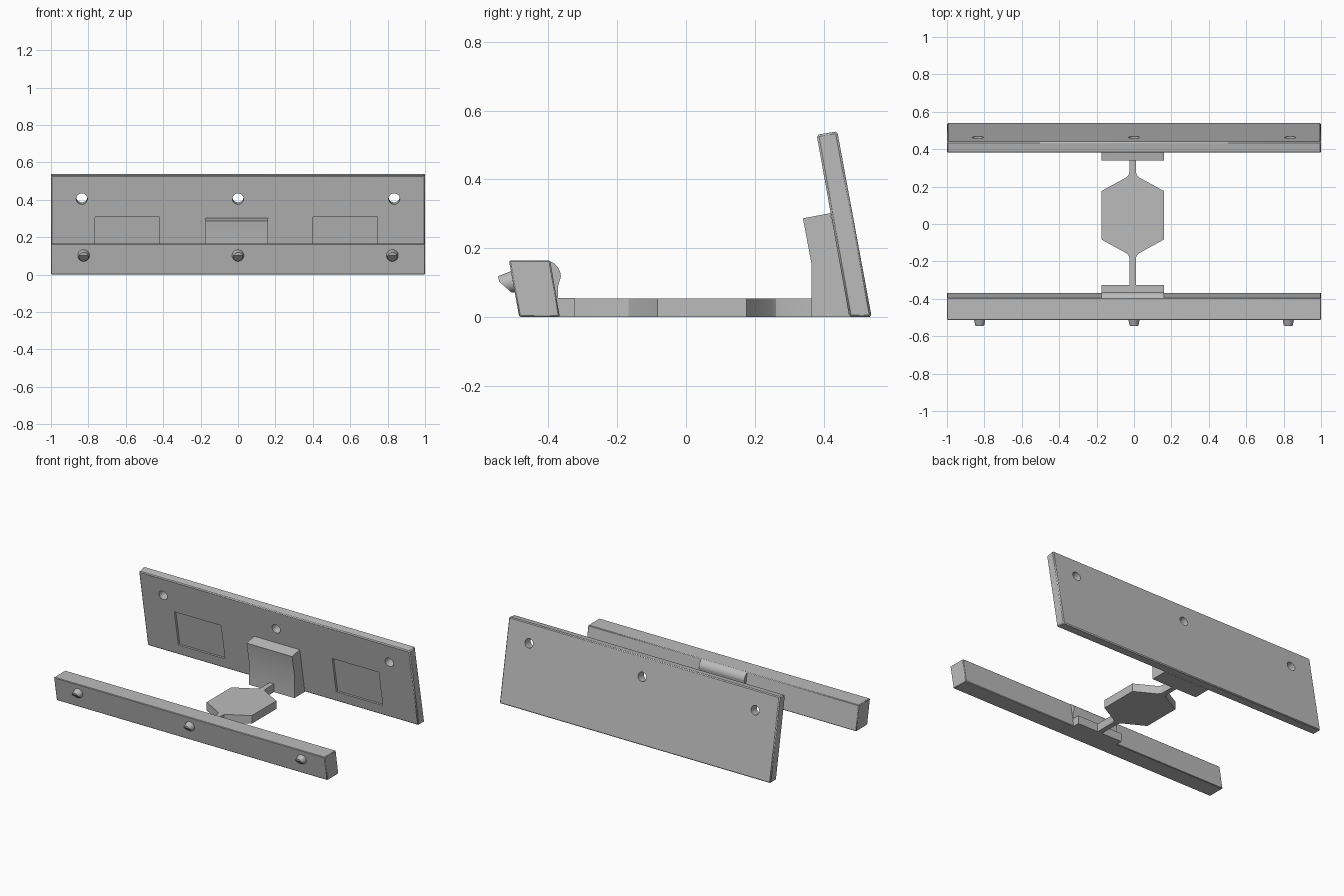
import bpy, bmesh
from math import radians, atan2, cos, sin, pi
from mathutils import Vector, Matrix

cube = bpy.data.objects.get("Cube")
if cube:
    bpy.data.objects.remove(cube, do_unlink=True)

grey = bpy.data.materials.new("plain grey")
grey.use_nodes = True
colour = (0.5, 0.5, 0.5, 1)
grey.diffuse_color = colour
grey.node_tree.nodes["Principled BSDF"].inputs["Base Color"].default_value = colour

MID = -0.007          # centre line of the hub, arm and clip
HALF = 0.168          # half width of the hub and clip


def finish(name, bm):
    bmesh.ops.recalc_face_normals(bm, faces=bm.faces)
    mesh = bpy.data.meshes.new(name)
    bm.to_mesh(mesh)
    bm.free()
    mesh.materials.append(grey)
    obj = bpy.data.objects.new(name, mesh)
    bpy.context.collection.objects.link(obj)
    return obj


def prism(name, points, start, end):
    """Extrude a closed outline from start to end (two offset vectors)."""
    bm = bmesh.new()
    face = bm.faces.new([bm.verts.new(Vector(p) + Vector(start)) for p in points])
    extruded = bmesh.ops.extrude_face_region(bm, geom=[face])["geom"]
    verts = [v for v in extruded if isinstance(v, bmesh.types.BMVert)]
    bmesh.ops.translate(bm, verts=verts, vec=Vector(end) - Vector(start))
    return finish(name, bm)


def side_prism(name, profile, x0, x1):
    return prism(name, [(0, y, z) for y, z in profile], (x0, 0, 0), (x1, 0, 0))


def bevel(obj, width):
    mod = obj.modifiers.new("edge", "BEVEL")
    mod.width, mod.segments, mod.limit_method = width, 1, "ANGLE"


def cut(obj, cutter):
    cutter.hide_render = True
    cutter.hide_viewport = True
    cutter.display_type = "WIRE"
    mod = obj.modifiers.new("cut", "BOOLEAN")
    mod.operation, mod.object, mod.solver = "DIFFERENCE", cutter, "EXACT"


# Leaning back plate with chamfered edges
plate = side_prism("back_plate", [(0.475, 0), (0.54, 0), (0.44, 0.54), (0.38, 0.53)], -1, 1)
bevel(plate, 0.006)
lean = atan2(0.095, 0.53)


def front_y(z):
    return 0.475 - z * 0.095 / 0.53


# Screw holes square to the plate
for x in (-0.835, 0, 0.835):
    bm = bmesh.new()
    place = Matrix.Translation((x, front_y(0.41) + 0.03, 0.41)) @ Matrix.Rotation(radians(90) + lean, 4, "X")
    bmesh.ops.create_cone(bm, cap_ends=True, segments=32, radius1=0.03, radius2=0.03, depth=0.2, matrix=place)
    cut(plate, finish("hole_cutter", bm))

# Shallow pockets in the front face of the plate
for x in (-0.592, 0.573):
    low, high, deep = 0.07, 0.31, 0.015
    outline = [(front_y(low) - 0.03, low), (front_y(low) + deep, low),
               (front_y(high) + deep, high), (front_y(high) - 0.03, high - 0.008)]
    cut(plate, side_prism("pocket_cutter", outline, x - 0.172, x + 0.172))

# Hub block on the front of the plate
side_prism("hub_block", [(0.365, 0), (0.365, 0.155), (0.34, 0.287), (0.42, 0.302), (0.48, 0)],
           MID - HALF, MID + HALF)

# Long front bar
bar = side_prism("front_bar", [(-0.485, 0), (-0.515, 0.165), (-0.395, 0.165), (-0.367, 0)], -1, 1)
bevel(bar, 0.004)

# Rounded clip behind the bar, with its foot
arc = [(-0.412 + 0.048 * cos(a), 0.117 + 0.048 * sin(a))
       for a in (pi / 2 - i * pi / 2 / 10 for i in range(11))]
clip = side_prism("bar_clip", arc + [(-0.372, 0.09), (-0.372, 0.055), (-0.325, 0.055),
                                     (-0.325, 0), (-0.42, 0)], MID - HALF, MID + HALF)

# Connecting arm that widens to a six-sided plate
half_outline = [(0.017, 0.37), (0.017, 0.28), (0.022, 0.262), (0.036, 0.248), (0.167, 0.176),
                (0.167, -0.083), (0.036, -0.155), (0.022, -0.167), (0.017, -0.185), (0.017, -0.34)]
outline = [(MID + x, y, 0) for x, y in half_outline]
outline += [(MID - x, y, 0) for x, y in reversed(half_outline)]
prism("connecting_arm", outline, (0, 0, 0), (0, 0, 0.054))

# Round pegs with a sloped underside
for x in (-0.825, 0, 0.825):
    bm = bmesh.new()
    place = Matrix.Translation((x, -0.515, 0.1)) @ Matrix.Rotation(radians(90) + lean, 4, "X")
    bmesh.ops.create_cone(bm, cap_ends=True, segments=32, radius1=0.035, radius2=0.024, depth=0.055, matrix=place)
    sliced = bmesh.ops.bisect_plane(bm, geom=bm.verts[:] + bm.edges[:] + bm.faces[:],
                                    plane_co=(x, -0.54, 0.1), plane_no=(0, -0.66, -0.75), clear_outer=True)
    bmesh.ops.holes_fill(bm, edges=[e for e in sliced["geom_cut"] if isinstance(e, bmesh.types.BMEdge)])
    finish("bar_peg", bm)

# Smooth the curved surfaces and keep the corners sharp
for obj in bpy.context.collection.objects:
    if obj.type == "MESH" and not obj.hide_render:
        bpy.context.view_layer.objects.active = obj
        bpy.ops.object.select_all(action="DESELECT")
        obj.select_set(True)
        bpy.ops.object.shade_smooth_by_angle(angle=radians(25))
